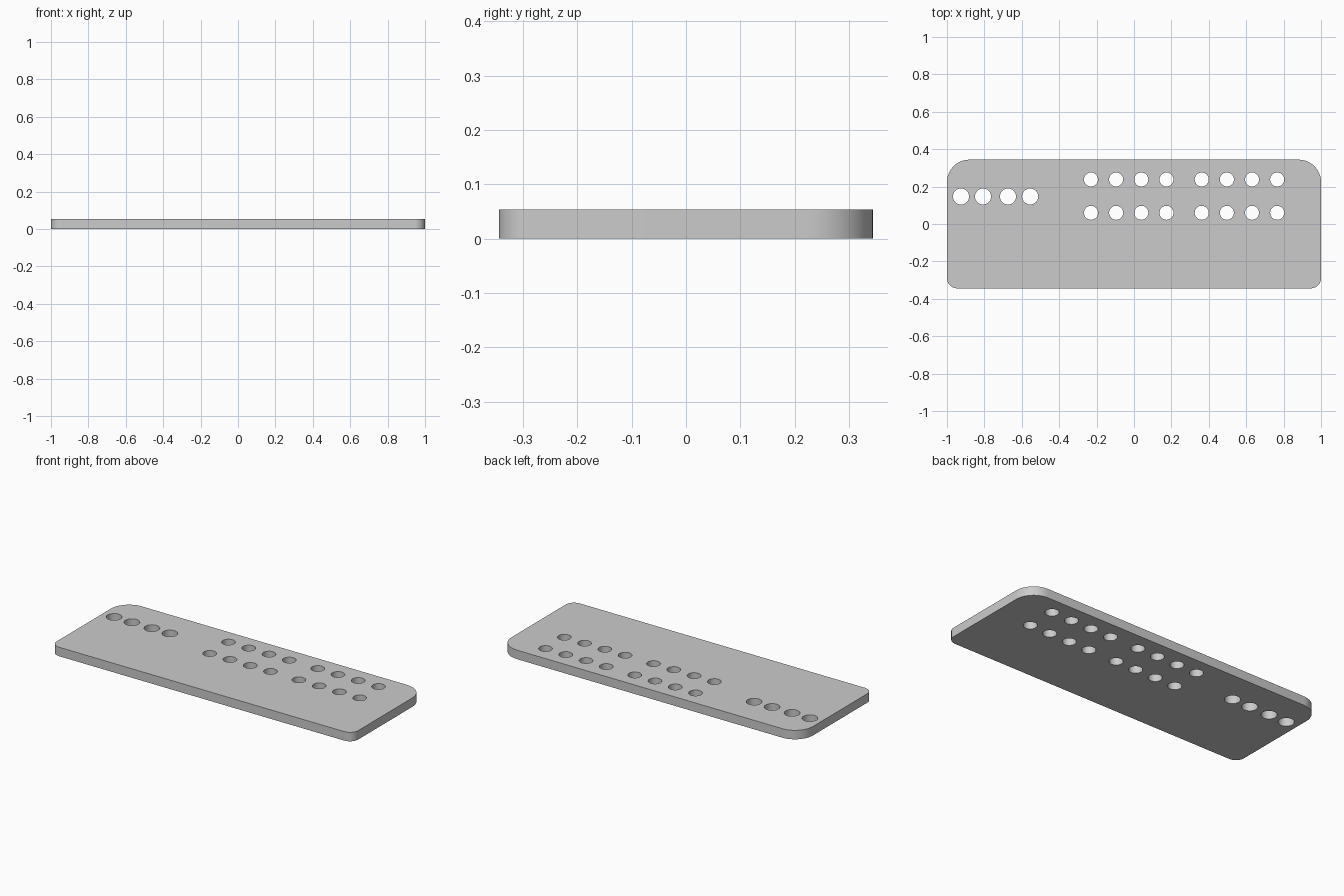
import bpy, bmesh
from math import pi, cos, sin

if "Cube" in bpy.data.objects:
    bpy.data.objects.remove(bpy.data.objects["Cube"])

HALF_X, HALF_Y, THICK = 1.0, 0.344, 0.054


def arc(cx, cy, r, start, sweep, n):
    return [(cx + r * cos(start + sweep * i / n), cy + r * sin(start + sweep * i / n))
            for i in range(n + 1)]


def outline(r_back, r_front):
    pts = []
    for k, (sx, sy, r) in enumerate([(1, 1, r_back), (-1, 1, r_back),
                                     (-1, -1, r_front), (1, -1, r_front)]):
        pts += arc(sx * (HALF_X - r), sy * (HALF_Y - r), r, k * pi / 2, pi / 2, 12)
    return pts


def add_loop(bm, pts):
    vs = [bm.verts.new((x, y, 0)) for x, y in pts]
    return [bm.edges.new((vs[i - 1], vs[i])) for i in range(len(vs))]


bm = bmesh.new()

# Plate outline: large radii at the back, small at the front
edges = add_loop(bm, outline(0.12, 0.055))

# Row of four larger holes on the left
holes = [(x, 0.147, 0.043) for x in (-0.925, -0.807, -0.674, -0.555)]
# Two groups of four columns by two rows of smaller holes
holes += [(x0 + 0.1345 * i, y, 0.0375)
          for x0 in (-0.23, 0.362) for i in range(4) for y in (0.06, 0.238)]
for x, y, r in holes:
    edges += add_loop(bm, arc(x, y, r, 0, 2 * pi, 32)[:-1])

# Fill around the holes and raise to full thickness
bmesh.ops.triangle_fill(bm, use_beauty=True, use_dissolve=False, edges=edges)
ext = bmesh.ops.extrude_face_region(bm, geom=bm.faces[:], use_keep_orig=True)
bmesh.ops.translate(bm, vec=(0, 0, THICK),
                    verts=[g for g in ext["geom"] if isinstance(g, bmesh.types.BMVert)])
bmesh.ops.recalc_face_normals(bm, faces=bm.faces[:])

mesh = bpy.data.meshes.new("perforated_plate")
bm.to_mesh(mesh)
bm.free()
plate = bpy.data.objects.new("perforated_plate", mesh)
bpy.context.collection.objects.link(plate)
bpy.context.view_layer.objects.active = plate
plate.select_set(True)
bpy.ops.object.shade_smooth_by_angle(angle=pi / 6)
